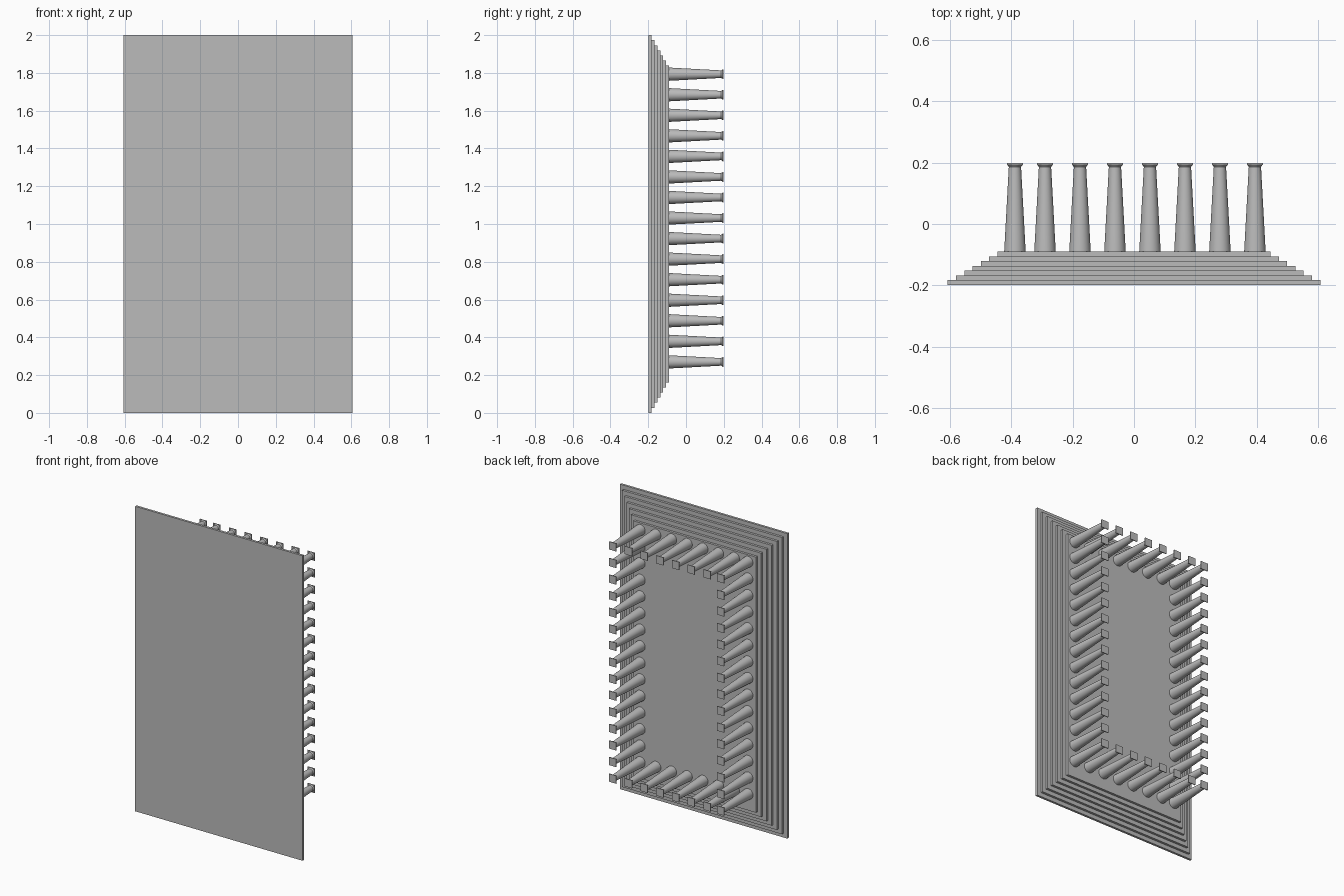
import bpy
import bmesh
from math import pi
from mathutils import Matrix, Vector

if "Cube" in bpy.data.objects:
    bpy.data.objects.remove(bpy.data.objects["Cube"], do_unlink=True)

stone = bpy.data.materials.new("grey stone")
stone.use_nodes = True
colour = (0.5, 0.5, 0.5, 1)
stone.diffuse_color = colour
stone.node_tree.nodes["Principled BSDF"].inputs["Base Color"].default_value = colour

FRONT, BACK = -0.198, 0.198
FLOOR = -0.09
STEPS = 7
HALF_X, HALF_Z, INSET = 0.607, 1.0, 0.027


def add_object(name, bm):
    mesh = bpy.data.meshes.new(name)
    bm.to_mesh(mesh)
    bm.free()
    mesh.materials.append(stone)
    obj = bpy.data.objects.new(name, mesh)
    bpy.context.collection.objects.link(obj)
    return obj


def add_box(bm, centre, size):
    matrix = Matrix.Translation(centre) @ Matrix.Diagonal((*size, 1))
    bmesh.ops.create_cube(bm, size=1, matrix=matrix)


def add_cone(bm, y0, y1, r0, r1):
    # Frustum along y, wide end r0 at y0
    matrix = Matrix.Translation((0, (y0 + y1) / 2, 0)) @ Matrix.Rotation(-pi / 2, 4, 'X')
    result = bmesh.ops.create_cone(bm, cap_ends=True, segments=32, radius1=r0,
                                   radius2=r1, depth=y1 - y0, matrix=matrix)
    for face in {f for v in result["verts"] for f in v.link_faces}:
        face.smooth = len(face.verts) == 4
    for edge in {e for v in result["verts"] for e in v.link_edges}:
        edge.smooth = all(f.smooth for f in edge.link_faces)


# Stepped platform, narrowing toward the back
step = (FLOOR - FRONT) / STEPS
for i in range(STEPS):
    bm = bmesh.new()
    add_box(bm, (0, FRONT + (i + 0.5) * step, HALF_Z),
            (2 * (HALF_X - i * INSET), step, 2 * (HALF_Z - i * INSET)))
    add_object(f"platform_step_{i + 1}", bm)

# One column: tapered shaft, flared capital, square slab
bm = bmesh.new()
add_cone(bm, FLOOR, BACK - 0.012, 0.035, 0.02)
add_cone(bm, BACK - 0.012, BACK - 0.005, 0.02, 0.025)
add_box(bm, (0, BACK - 0.0025, 0), (0.052, 0.005, 0.052))
column = add_object("column_1", bm)

# Column ring around the platform, corner spacing slightly tighter at right
xs = [-0.388] + [-0.29 + 0.114 * i for i in range(7)]
zs = [0.27 + 0.1088 * i for i in range(15)]
spots = [(x, z) for x in xs for z in zs
         if x in (xs[0], xs[-1]) or z in (zs[0], zs[-1])]
for n, (x, z) in enumerate(spots):
    if n:
        obj = bpy.data.objects.new(f"column_{n + 1}", column.data)
        bpy.context.collection.objects.link(obj)
    else:
        obj = column
    obj.location = Vector((x, 0, z))
